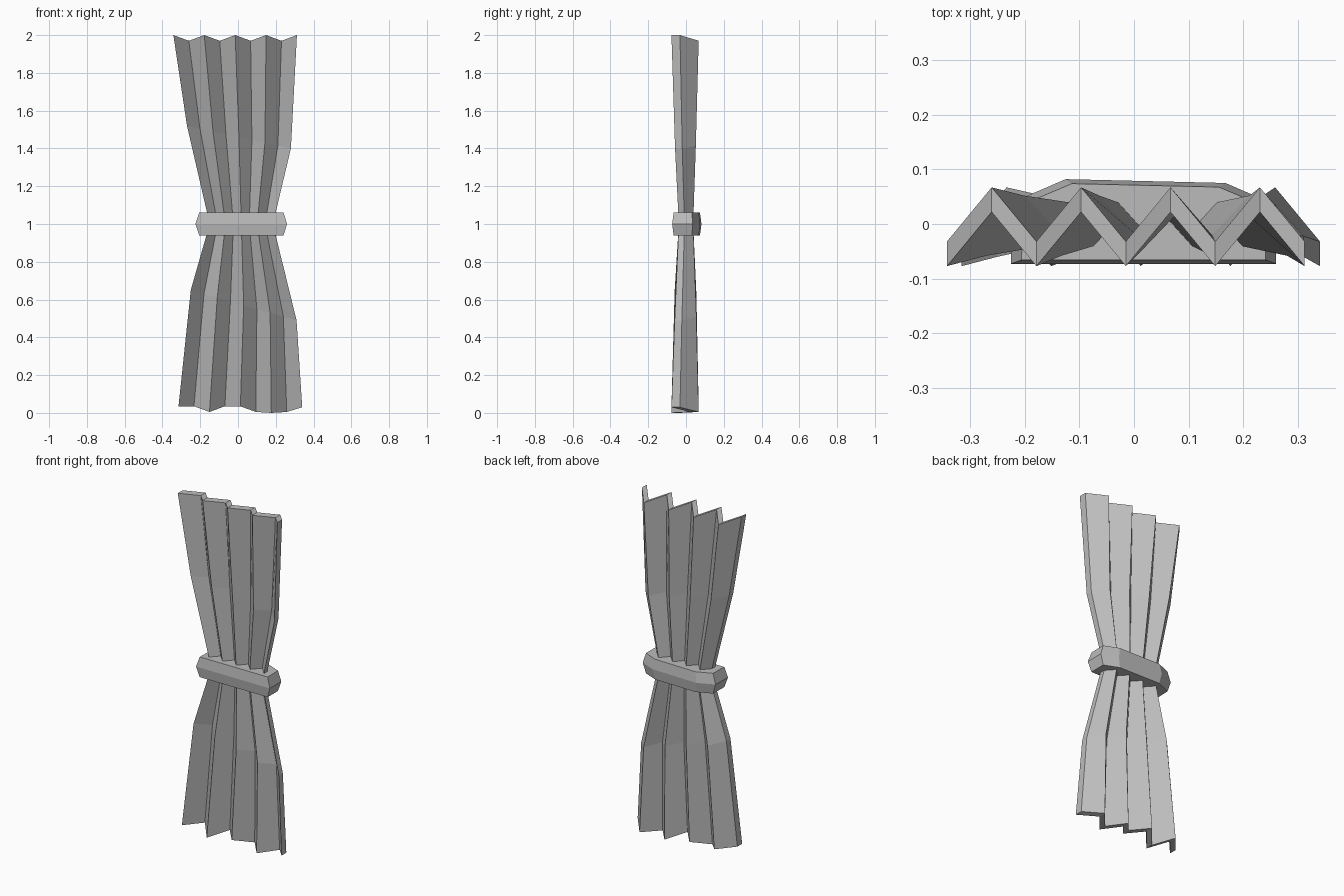
import bpy, bmesh

cube = bpy.data.objects.get("Cube")
if cube:
    bpy.data.objects.remove(cube, do_unlink=True)


def make_material(name, value):
    mat = bpy.data.materials.new(name)
    mat.use_nodes = True
    colour = (value, value, value, 1)
    mat.diffuse_color = colour
    mat.node_tree.nodes["Principled BSDF"].inputs["Base Color"].default_value = colour
    return mat


def make_object(name, bm, mat):
    bmesh.ops.recalc_face_normals(bm, faces=bm.faces)
    mesh = bpy.data.meshes.new(name)
    bm.to_mesh(mesh)
    bm.free()
    mesh.materials.append(mat)
    obj = bpy.data.objects.new(name, mesh)
    bpy.context.collection.objects.link(obj)
    return obj


def bridge(bm, rings):
    """Join consecutive closed rings with quads and cap both ends."""
    n = len(rings[0])
    for low, high in zip(rings, rings[1:]):
        for i in range(n):
            j = (i + 1) % n
            bm.faces.new((low[i], low[j], high[j], high[i]))


grey = make_material("grey cloth", 0.5)

# Pleated curtain: each row is a zigzag strip with thickness
# left x, right x, left z, right z, front y, back y, thickness
FOLDS = 8
rows = [
    (-0.315, 0.34, 0.02, 0.02, -0.077, 0.067, 0.045),
    (-0.25, 0.31, 0.65, 0.49, -0.06, 0.055, 0.038),
    (-0.15, 0.185, 1.0, 1.0, -0.038, 0.038, 0.03),
    (-0.27, 0.28, 1.52, 1.4, -0.058, 0.052, 0.038),
    (-0.342, 0.312, 1.985, 1.985, -0.077, 0.067, 0.045),
]
hem = [0.035, 0.035, 0.005, 0.035, 0.035, 0.005, 0.0, 0.005, 0.03]

bm = bmesh.new()
rings = []
for r, (x0, x1, z0, z1, front, back, thick) in enumerate(rows):
    near, far = [], []
    for i in range(FOLDS + 1):
        t = i / FOLDS
        x, z = x0 + (x1 - x0) * t, z0 + (z1 - z0) * t
        if r == 0:
            z = hem[i]
        elif r == len(rows) - 1:
            z = 1.97 if i % 2 else 2.0
        y = back - thick if i % 2 else front
        near.append(bm.verts.new((x, y, z)))
        far.append(bm.verts.new((x, y + thick, z)))
    rings.append(near + far[::-1])
bridge(bm, rings)
for ring in (rings[0], rings[-1]):
    for i in range(FOLDS):
        bm.faces.new((ring[i], ring[i + 1], ring[-2 - i], ring[-1 - i]))
make_object("curtain", bm, grey)

# Tie band: faceted belt with a ridge around its middle
outline = [(-0.225, -0.073), (0.26, -0.073), (0.26, 0.035),
           (0.167, 0.075), (-0.125, 0.082), (-0.222, 0.04)]
bm = bmesh.new()
rings = []
for z, sx, sy in ((0.94, 0.92, 0.9), (1.0, 1, 1), (1.06, 0.92, 0.9)):
    rings.append([bm.verts.new((0.0175 + (x - 0.0175) * sx, y * sy, z))
                  for x, y in outline])
bridge(bm, rings)
bm.faces.new(rings[0])
bm.faces.new(rings[-1])
make_object("tie_band", bm, grey)
